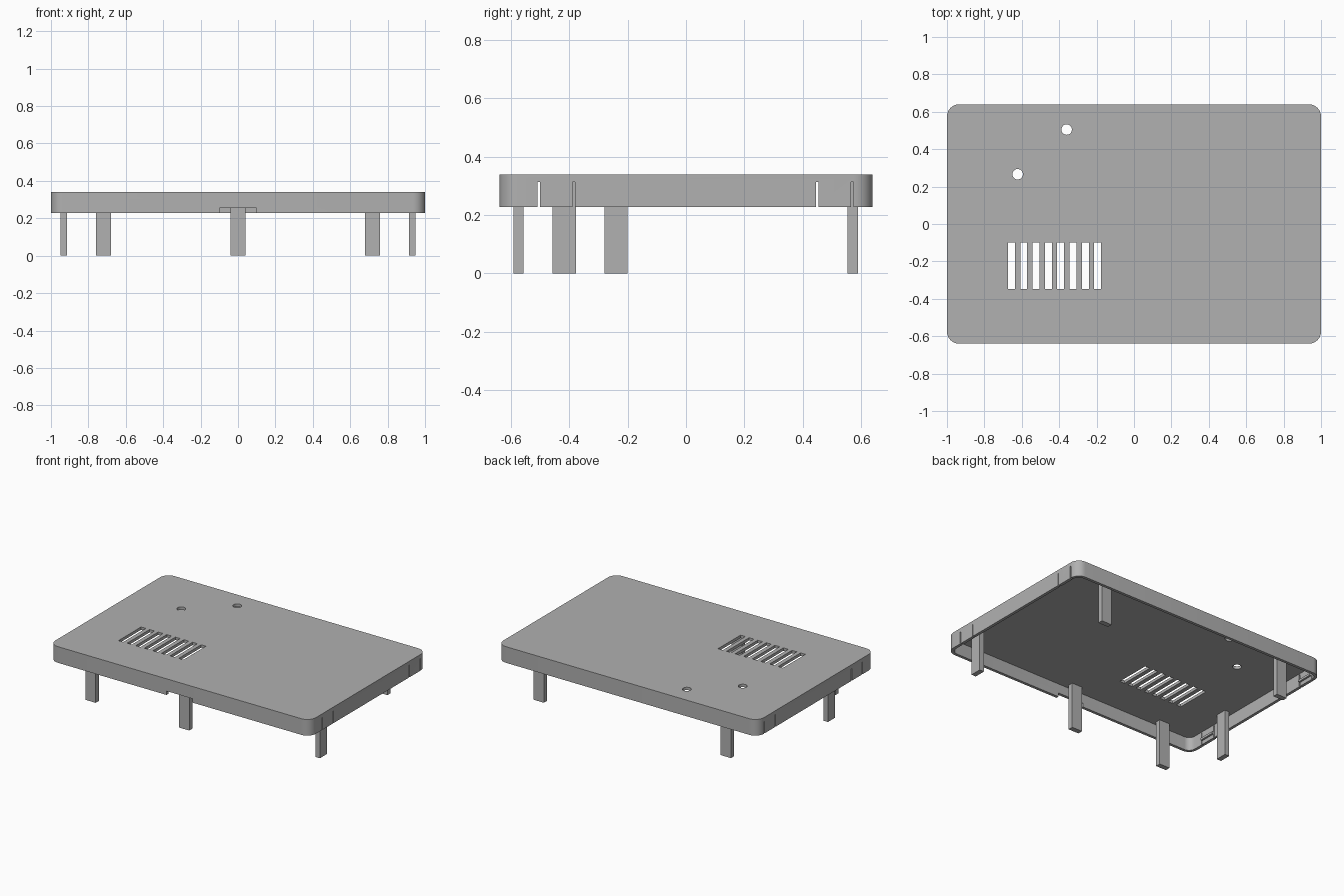
import bpy
import bmesh
import math
from mathutils import Matrix, Vector

cube = bpy.data.objects.get("Cube")
if cube:
    bpy.data.objects.remove(cube, do_unlink=True)

# Single grey plastic
grey = bpy.data.materials.new("grey plastic")
grey.use_nodes = True
colour = (0.44, 0.44, 0.44, 1)
grey.diffuse_color = colour
grey.node_tree.nodes["Principled BSDF"].inputs["Base Color"].default_value = colour

HALF_Y = 0.64
RIM, CEILING, TOP = 0.228, 0.32, 0.34
WALL = 0.02


def make_object(name, bm):
    mesh = bpy.data.meshes.new(name)
    bm.to_mesh(mesh)
    bm.free()
    mesh.materials.append(grey)
    obj = bpy.data.objects.new(name, mesh)
    bpy.context.collection.objects.link(obj)
    return obj


def box(name, low, high, radius=0):
    """Box between two corners, with optional rounded vertical edges."""
    low, high = Vector(low), Vector(high)
    bm = bmesh.new()
    size = Matrix.Diagonal((*(high - low), 1))
    bmesh.ops.create_cube(bm, size=1, matrix=Matrix.Translation((low + high) / 2) @ size)
    if radius:
        upright = [e for e in bm.edges
                   if abs(e.verts[0].co.z - e.verts[1].co.z) > 0.01]
        bmesh.ops.bevel(bm, geom=upright, offset=radius, segments=8,
                        profile=0.5, affect='EDGES')
    return make_object(name, bm)


def cylinder(name, x, y, radius):
    bm = bmesh.new()
    bmesh.ops.create_cone(bm, cap_ends=True, segments=32, radius1=radius, radius2=radius,
                          depth=0.1, matrix=Matrix.Translation((x, y, TOP)))
    return make_object(name, bm)


def cut(target, cutter):
    cutter.hide_render = True
    mod = target.modifiers.new("cut", 'BOOLEAN')
    mod.operation = 'DIFFERENCE'
    mod.solver = 'EXACT'
    mod.object = cutter
    bpy.context.view_layer.objects.active = target
    bpy.ops.object.modifier_apply(modifier=mod.name)
    bpy.data.objects.remove(cutter, do_unlink=True)


# Lid shell: rounded slab hollowed from below
lid = box("lid_shell", (-1, -HALF_Y, RIM), (1, HALF_Y, TOP), 0.065)
cut(lid, box("cavity", (-1 + WALL, -HALF_Y + WALL, 0.1),
             (1 - WALL, HALF_Y - WALL, CEILING), 0.045))

# Ventilation slots
for i in range(8):
    x = -0.674 + i * 0.0659
    cut(lid, box("vent", (x, -0.347, 0.3), (x + 0.037, -0.1, 0.4)))

# Round holes
for x, y in ((-0.36, 0.505), (-0.622, 0.266)):
    cut(lid, cylinder("hole", x, y, 0.028))

# Notch in the front rim
cut(lid, box("notch", (-0.1, -0.7, 0.2), (0.1, -0.6, 0.255)))

# Flexible clips: two slits through both side walls, with a ridge inside
for y in (-0.445, 0.51):
    for side in (-1, 1):
        slit = y + side * 0.06
        cut(lid, box("slit", (-1.1, slit - 0.004, 0.2), (1.1, slit + 0.004, 0.313)))
        inner, outer = side * 0.967, side * 0.985
        box("clip_ridge", (min(inner, outer), y - 0.056, 0.255),
            (max(inner, outer), y + 0.056, 0.27))

bpy.ops.object.select_all(action='DESELECT')
lid.select_set(True)
bpy.context.view_layer.objects.active = lid
bpy.ops.object.shade_smooth_by_angle(angle=math.radians(30))

# Hanging tabs from the ceiling: centre and half size in plan
WIDE, THIN = 0.04, 0.0175
tabs = [
    ("back_left_tab", 0.718, 0.572, WIDE, THIN),
    ("back_right_tab", -0.718, 0.572, WIDE, THIN),
    ("front_right_tab", -0.718, -0.574, WIDE, THIN),
    ("front_centre_tab", 0, -0.574, WIDE, THIN),
    ("left_side_tab", 0.932, -0.418, THIN, WIDE),
    ("right_side_tab", -0.932, -0.24, THIN, WIDE),
]
for name, x, y, dx, dy in tabs:
    box(name, (x - dx, y - dy, 0), (x + dx, y + dy, CEILING + 0.005))
